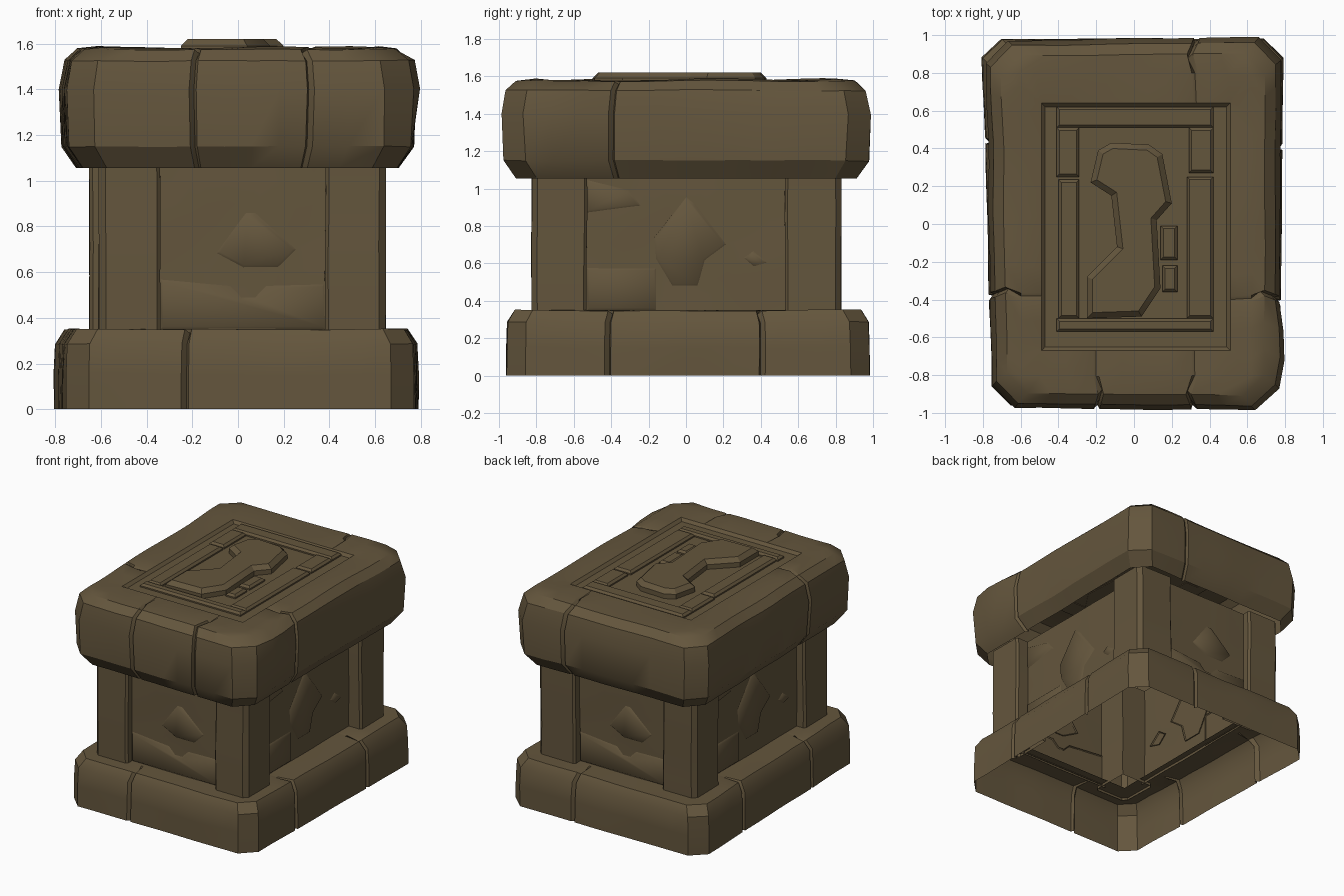
import bpy, bmesh, math
from mathutils import Matrix, Vector, noise

if "Cube" in bpy.data.objects:
    bpy.data.objects.remove(bpy.data.objects["Cube"])

stone = bpy.data.materials.new("brown stone")
stone.diffuse_color = (0.127, 0.092, 0.046, 1)
stone.use_nodes = True
stone.node_tree.nodes["Principled BSDF"].inputs["Base Color"].default_value = stone.diffuse_color


def finish(name, bm, angle=32):
    bmesh.ops.remove_doubles(bm, verts=bm.verts, dist=0.0005)
    bmesh.ops.recalc_face_normals(bm, faces=bm.faces)
    me = bpy.data.meshes.new(name)
    bm.to_mesh(me)
    bm.free()
    me.materials.append(stone)
    ob = bpy.data.objects.new(name, me)
    bpy.context.collection.objects.link(ob)
    bpy.ops.object.select_all(action='DESELECT')
    ob.select_set(True)
    bpy.context.view_layer.objects.active = ob
    bpy.ops.object.shade_smooth_by_angle(angle=math.radians(angle))
    return ob


def wobble(co, amp):
    return co + noise.noise_vector(co * 2.7 + Vector((3, 7, 1))) * amp


def outline(hx, hy, c, joints):
    """Chamfered rectangle with notch points at the stone joints: (x, y, notch)."""
    pts = []
    for side in range(4):
        half, out = (hx, hy) if side % 2 == 0 else (hy, hx)
        sgn = 1 if side < 2 else -1
        js = sorted(j * sgn for j in joints[side])
        stops = [(-half + c, 0)]
        for j in js:
            stops += [(j - 0.016, 0), (j, 1), (j + 0.016, 0)]
        stops.append((half - c, 0))
        row = []
        for (a, fa), (b, fb) in zip(stops, stops[1:]):
            n = max(1, round((b - a) / 0.13))
            row += [(a + (b - a) * i / n, fa if i == 0 else 0) for i in range(n)]
        row.append(stops[-1])
        for t, f in row:
            x, y = t, -out
            for _ in range(side):
                x, y = -y, x
            pts.append((x, y, f))
    return pts


def stone_course(name, hx, hy, c, joints, levels, rects, amp, skew, fill=False):
    """Loft the outline through (inset, z) levels, then inward to (x0,x1,y0,y1,z) rectangles.
    skew: half widths at front left, back left, front right, back right."""
    base = outline(hx, hy, c, joints)
    bm = bmesh.new()
    loops = []
    for d, z in levels:
        ring = []
        for x, y, f in base:
            e = d + 0.024 * f
            p = Vector((x * (hx - e) / hx, y * (hy - e) / hy, z))
            if z == levels[-1][1]:
                p.z -= 0.018 * f
            q = wobble(p, amp)
            t = (y / hy + 1) / 2
            a, b = skew[:2] if x < 0 else skew[2:]
            q.x *= (a + (b - a) * t) / hx
            if fill:                                   # worn bulges of the lid
                q.y *= 1 + 0.012 * q.x
                if x > 0.7 and 1.2 < z < 1.55:
                    q.x += 0.035 * math.exp(-((y + 0.65) / 0.14) ** 2)
            else:
                q.y += 0.01
            if z == levels[0][1]:
                q.z = z
            ring.append(bm.verts.new(q))
        loops.append(ring)
    for k, (x0, x1, y0, y1, z) in enumerate(rects):
        ring = []
        for x, y, f in base:
            p = Vector((min(max(x, x0), x1), min(max(y, y0), y1), z))
            if k == 0 and fill:
                p = wobble(p, 0.016)
                p.z -= 0.014 * f
            ring.append(bm.verts.new(p))
        loops.append(ring)
    n = len(base)
    for a, b in zip(loops, loops[1:]):
        for i in range(n):
            j = (i + 1) % n
            bm.faces.new((a[i], a[j], b[j], b[i]))
    if fill:
        bm.faces.new(loops[-1])
    return finish(name, bm)


def slab(name, pts, h0, h1, bevel, mat=Matrix(), angle=30):
    """Polygon raised from h0 to h1 with a bevelled upper rim."""
    bm = bmesh.new()
    f = bm.faces.new([bm.verts.new((x, y, h0)) for x, y in pts])
    ext = bmesh.ops.extrude_face_region(bm, geom=[f])["geom"]
    top = [v for v in ext if isinstance(v, bmesh.types.BMVert)]
    for v in top:
        v.co.z = h1
    edges = [e for e in bm.edges if all(v in top for v in e.verts)]
    bmesh.ops.bevel(bm, geom=edges, offset=bevel, segments=1, affect='EDGES')
    bm.transform(mat)
    return finish(name, bm, angle)


def rect(x0, x1, y0, y1):
    return [(x0, y0), (x1, y0), (x1, y1), (x0, y1)]


# base course: open below, grooved into stones
stone_course("base_stones", 0.77, 0.97, 0.10,
             [[-0.24], [-0.43, 0.40], [0.24], [-0.40, 0.43]],
             [(0, 0), (0, 0.15), (0.005, 0.285), (0.045, 0.35)],
             [(-0.62, 0.62, -0.8, 0.8, 0.35), (-0.5, 0.5, -0.7, 0.7, 0.35)],
             0.008, (0.75, 0.805, 0.77, 0.79))

# lid course: open below, with a shallow carved field on top
stone_course("lid_stones", 0.77, 0.98, 0.12,
             [[-0.2, 0.32], [-0.4], [0.33], [-0.38]],
             [(0.075, 1.055), (0.01, 1.15), (0, 1.4), (0.025, 1.525), (0.08, 1.575)],
             [(-0.6, 0.62, -0.8, 0.8, 1.583), (-0.49, 0.51, -0.67, 0.64, 1.575),
              (-0.47, 0.49, -0.65, 0.62, 1.555)],
             0.010, (0.75, 0.785, 0.765, 0.78), fill=True)

# carved frame on the lid
for name, r in {
    "frame_back_bar": (-0.41, 0.42, 0.51, 0.62),
    "frame_front_bar": (-0.41, 0.42, -0.57, -0.50),
    "frame_left_upper": (-0.41, -0.29, 0.25, 0.51),
    "frame_left_lower": (-0.40, -0.29, -0.50, 0.235),
    "frame_right_upper": (0.29, 0.42, 0.27, 0.51),
    "frame_right_lower": (0.28, 0.42, -0.50, 0.25),
    "inlay_brick_rear": (0.14, 0.23, -0.01, -0.19),
    "inlay_brick_front": (0.15, 0.23, -0.22, -0.36),
}.items():
    slab(name, rect(r[0], r[1], min(r[2:]), max(r[2:])), 1.55, 1.58, 0.015)

# raised motif in the middle of the lid
slab("lid_motif", [(-0.19, 0.39), (-0.12, 0.43), (0.08, 0.42), (0.15, 0.37), (0.20, 0.11),
                   (0.12, 0.02), (0.14, -0.34), (0.04, -0.49), (-0.25, -0.50), (-0.25, -0.28),
                   (-0.09, -0.12), (-0.12, 0.15), (-0.23, 0.22)][::-1], 1.55, 1.62, 0.03)

# corner pillars: direction signs, inner x, outer x, outer y
for name, sx, sy, xi, xo, yo in (("front_left_pillar", -1, -1, 0.34, 0.61, 0.825),
                                 ("front_right_pillar", 1, -1, 0.38, 0.645, 0.825),
                                 ("back_left_pillar", -1, 1, 0.38, 0.65, 0.825),
                                 ("back_right_pillar", 1, 1, 0.34, 0.645, 0.83)):
    c = 0.03
    prof = [(xi, 0.53), (xi, yo - 0.015), (xi + 0.015, yo), (xo - c, yo),
            (xo, yo - c), (xo, 0.545), (xo - 0.015, 0.53)]
    bm = bmesh.new()
    rows = []
    for k in range(7):
        z = 0.33 + 0.76 * k / 6
        rows.append([bm.verts.new(wobble(Vector((sx * x, sy * y, z)), 0.006)) for x, y in prof])
    for a, b in zip(rows, rows[1:]):
        for i in range(len(prof)):
            j = (i + 1) % len(prof)
            bm.faces.new((a[i], a[j], b[j], b[i]))
    finish(name, bm)

# body walls: each half is repeated by a half turn
for tag, turn in (("front", 0), ("back", math.pi)):
    R = Matrix.Rotation(turn, 4, 'Z')

    # recessed wall panels: local x runs along the wall, y up, z outward
    up = Matrix.Rotation(math.pi / 2, 4, 'X')
    front = R @ Matrix.Translation((0, -0.765, 0)) @ up
    flank = R @ Matrix.Translation((0.545, 0, 0)) @ Matrix.Rotation(math.pi / 2, 4, 'Z') @ up
    for part, M, x0, x1 in (("wall", front, -0.37, 0.41), ("flank", flank, -0.56, 0.56)):
        bm = bmesh.new()
        bmesh.ops.create_grid(bm, x_segments=10, y_segments=8, size=0.5)
        for v in bm.verts:
            v.co = Vector((x0 + (v.co.x + 0.5) * (x1 - x0), 0.33 + (v.co.y + 0.5) * 0.76, 0))
            v.co.z = noise.noise(v.co * 4) * 0.005
        bm.transform(M)
        finish(f"{tag}_{part}_panel", bm)

    # worn, softly rounded carvings on the panels
    def carving(part, pts, M):
        slab(f"{tag}_{part}", pts, -0.004, 0.011, 0.022, M, 50)

    carving("wall_diamond", [(-0.11, 0.68), (0.02, 0.61), (0.18, 0.61), (0.27, 0.70),
                             (0.08, 0.87), (0.03, 0.87)], front)
    carving("wall_ledge", [(-0.35, 0.34), (0.39, 0.34), (0.39, 0.56), (0.12, 0.55), (0.07, 0.50),
                           (0.02, 0.50), (-0.03, 0.55), (-0.35, 0.58)], front)
    carving("flank_arrow", [(-0.08, 0.47), (0.07, 0.47), (0.11, 0.61), (0.23, 0.70), (0.06, 0.92),
                            (0.0, 0.97), (-0.18, 0.74), (-0.17, 0.62)], flank)
    carving("flank_ledge", rect(-0.54, -0.15, 0.34, 0.585), flank)
    carving("flank_upper_block", [(-0.54, 0.86), (-0.22, 0.90), (-0.30, 1.0), (-0.54, 1.06)], flank)
    carving("flank_chip", [(0.29, 0.63), (0.36, 0.57), (0.46, 0.60), (0.36, 0.68)], flank)
